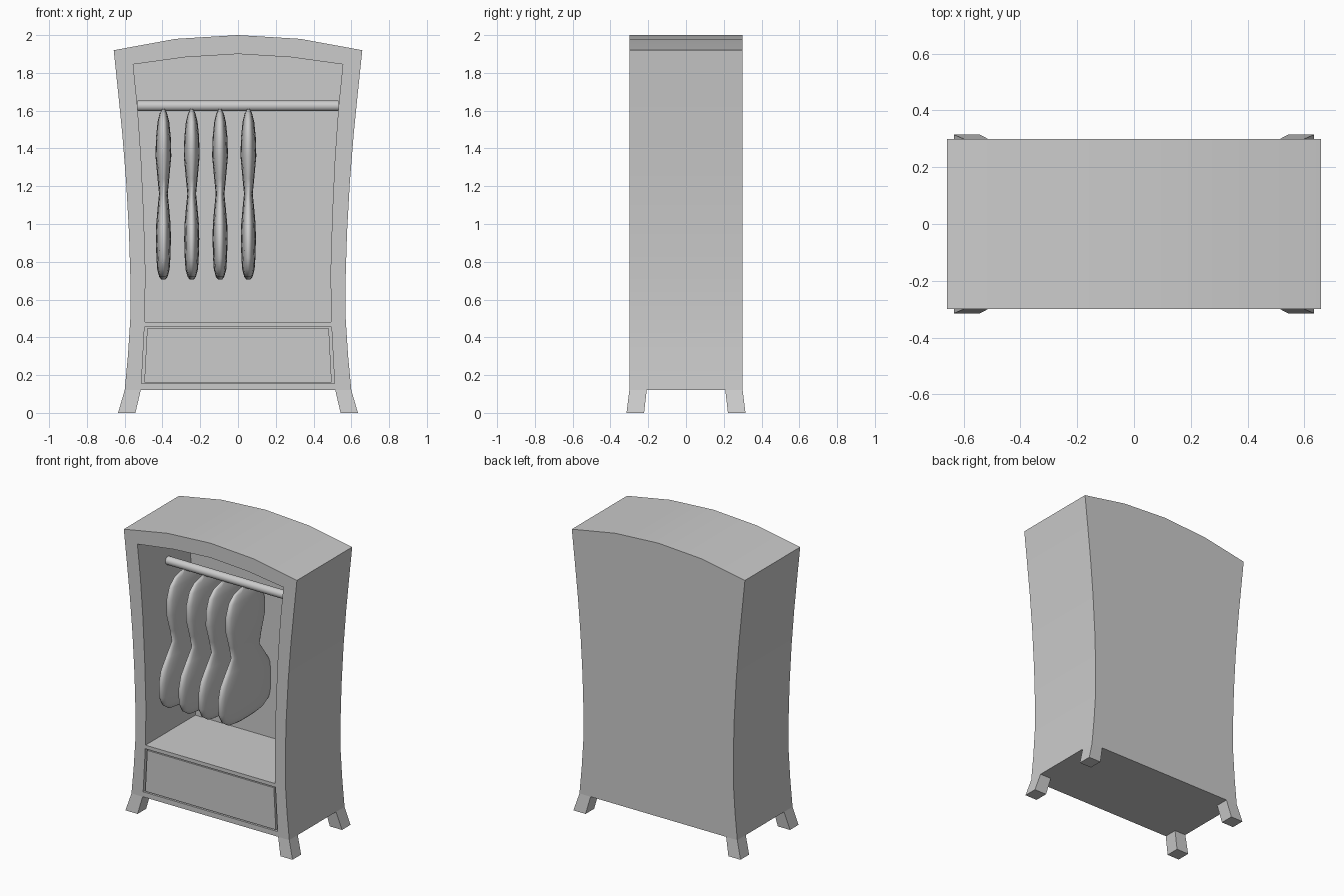
import bpy, bmesh, math

if "Cube" in bpy.data.objects:
    bpy.data.objects.remove(bpy.data.objects["Cube"])


def add_object(name, bm, smooth=None):
    bmesh.ops.recalc_face_normals(bm, faces=bm.faces[:])
    mesh = bpy.data.meshes.new(name)
    bm.to_mesh(mesh)
    bm.free()
    obj = bpy.data.objects.new(name, mesh)
    bpy.context.collection.objects.link(obj)
    if smooth:
        bpy.ops.object.select_all(action='DESELECT')
        obj.select_set(True)
        bpy.context.view_layer.objects.active = obj
        bpy.ops.object.shade_smooth_by_angle(angle=math.radians(smooth))
    return obj


def loft(name, rings, smooth=None):
    """Skin a list of equal-length point rings and cap both ends."""
    bm = bmesh.new()
    rows = [[bm.verts.new(p) for p in ring] for ring in rings]
    n = len(rows[0])
    for a, b in zip(rows, rows[1:]):
        for i in range(n):
            j = (i + 1) % n
            bm.faces.new((a[i], a[j], b[j], b[i]))
    bm.faces.new(rows[0])
    bm.faces.new(rows[-1])
    return add_object(name, bm, smooth)


def prism(name, half, y0, y1, smooth=None):
    """Mirror a right-hand (x, z) half outline and extrude it along y."""
    outline = half + [(-x, z) for x, z in reversed(half) if x > 0]
    return loft(name, [[(x, y, z) for x, z in outline] for y in (y0, y1)], smooth)


def cut(target, cutter):
    mod = target.modifiers.new("cut", 'BOOLEAN')
    mod.operation = 'DIFFERENCE'
    mod.solver = 'EXACT'
    mod.object = cutter
    cutter.hide_render = True
    bpy.context.view_layer.objects.active = target
    bpy.ops.object.modifier_apply(modifier=mod.name)
    bpy.data.objects.remove(cutter)


# Cabinet shell: waisted sides and an arched top, hollowed from the front
outer = [(0, 2.0), (0.33, 1.98), (0.658, 1.92), (0.635, 1.7), (0.612, 1.47),
         (0.592, 1.22), (0.577, 0.95), (0.57, 0.72), (0.57, 0.5), (0.583, 0.3), (0.6, 0.12)]
inner = [(0, 1.90), (0.28, 1.883), (0.555, 1.845), (0.532, 1.62), (0.513, 1.35),
         (0.499, 1.05), (0.49, 0.75), (0.493, 0.48)]
cabinet = prism("cabinet", outer, -0.3, 0.3)
cut(cabinet, prism("cavity_cutter", inner, -0.4, 0.24))
cut(cabinet, prism("drawer_cutter", [(0.495, 0.455), (0.511, 0.155)], -0.4, -0.26))
bpy.ops.object.select_all(action='DESELECT')
cabinet.select_set(True)
bpy.context.view_layer.objects.active = cabinet
bpy.ops.object.shade_smooth_by_angle(angle=math.radians(12))

# Drawer front sitting in its recess with a thin gap
prism("drawer_front", [(0.481, 0.447), (0.496, 0.162)], -0.298, -0.255)

# Four splayed feet
for sx in (-1, 1):
    for sy in (-1, 1):
        rings = []
        for z, x0, x1, y0, y1 in ((0.0, 0.543, 0.635, 0.222, 0.315),
                                  (0.12, 0.515, 0.6, 0.208, 0.3)):
            rings.append([(sx * x, sy * y, z)
                          for x, y in ((x0, y0), (x1, y0), (x1, y1), (x0, y1))])
        loft(f"foot_{'left' if sx < 0 else 'right'}_{'front' if sy < 0 else 'back'}", rings)

# Hanging rail
N = 24
loft("rail", [[(x, 0.028 * math.cos(2 * math.pi * i / N),
                1.625 + 0.028 * math.sin(2 * math.pi * i / N)) for i in range(N)]
              for x in (-0.533, 0.533)], 40)

# Hanging garments: (height, half thickness, half width)
sections = [(0.705, 0.010, 0.10), (0.72, 0.022, 0.19), (0.76, 0.033, 0.25),
            (0.82, 0.037, 0.282), (0.92, 0.040, 0.284), (1.0, 0.038, 0.262),
            (1.08, 0.031, 0.205), (1.16, 0.023, 0.148), (1.24, 0.031, 0.165),
            (1.36, 0.042, 0.20), (1.46, 0.039, 0.20), (1.54, 0.031, 0.172),
            (1.585, 0.020, 0.125), (1.608, 0.008, 0.06)]


def lens(c):
    return math.copysign(abs(c) ** 0.8, c)


for k in range(4):
    cx = -0.395 + 0.15 * k
    rings = [[(cx + tx * lens(math.cos(2 * math.pi * i / N)),
               wy * lens(math.sin(2 * math.pi * i / N)), z) for i in range(N)]
             for z, tx, wy in sections]
    loft(f"garment_{k + 1}", rings, 60)
